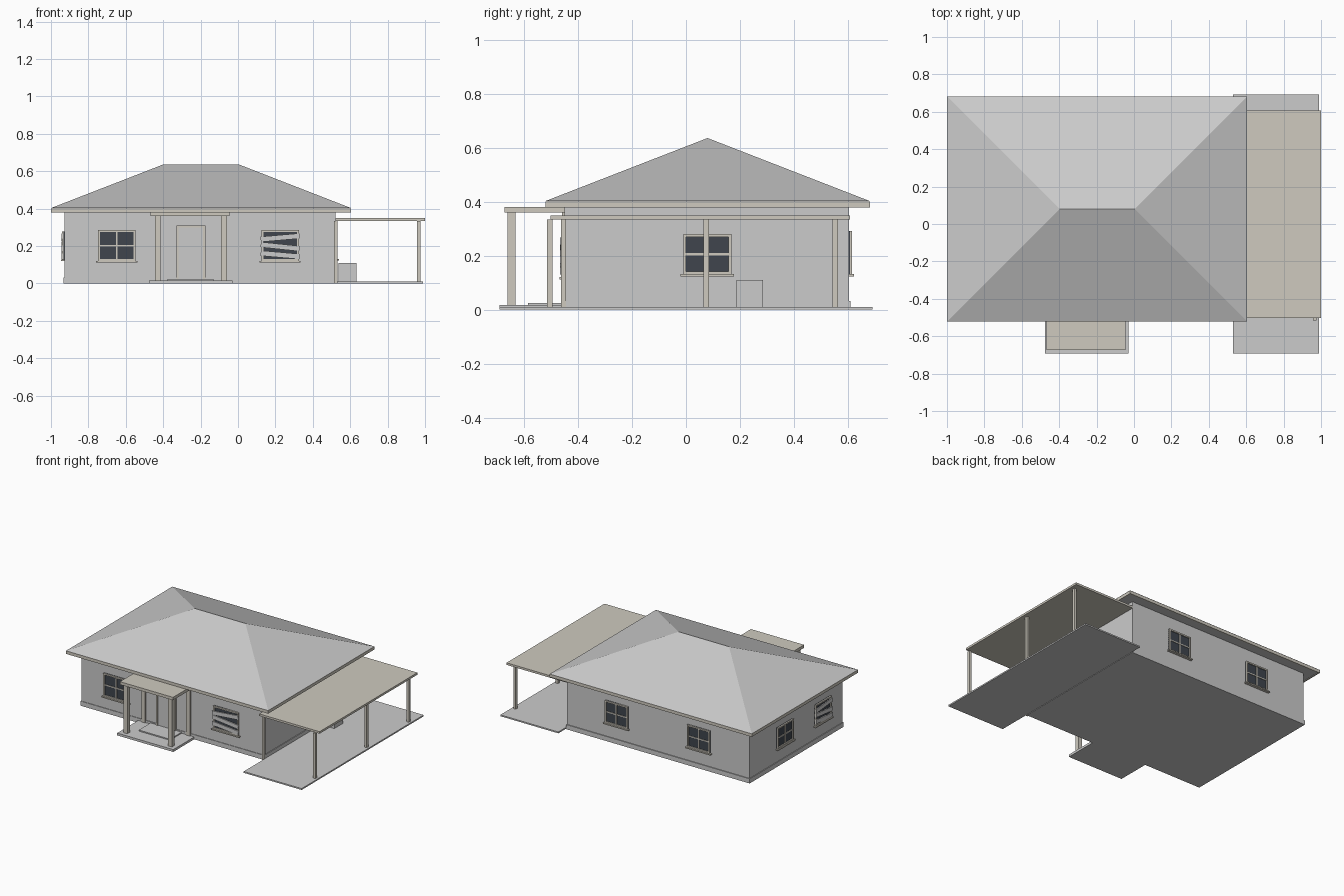
import bpy, bmesh
from math import radians, pi
from mathutils import Matrix

if "Cube" in bpy.data.objects:
    bpy.data.objects.remove(bpy.data.objects["Cube"])


def material(name, rgb):
    m = bpy.data.materials.new(name)
    m.diffuse_color = (*rgb, 1)
    m.use_nodes = True
    m.node_tree.nodes["Principled BSDF"].inputs["Base Color"].default_value = m.diffuse_color
    return m


TRIM = material("cream_trim", (0.62, 0.59, 0.52))
GLASS = material("dark_glass", (0.05, 0.06, 0.075))


def finish(name, bm, mat=None, matrix=None):
    bmesh.ops.recalc_face_normals(bm, faces=bm.faces)
    me = bpy.data.meshes.new(name)
    bm.to_mesh(me)
    bm.free()
    ob = bpy.data.objects.new(name, me)
    bpy.context.collection.objects.link(ob)
    if mat:
        me.materials.append(mat)
    if matrix:
        ob.matrix_world = matrix
    return ob


def box(name, x, y, z, mat=None, matrix=None, tilt=0):
    # box from (min, max) ranges, optionally tilted about its own y axis
    bm = bmesh.new()
    size = Matrix.Diagonal((x[1] - x[0], y[1] - y[0], z[1] - z[0], 1))
    mid = Matrix.Translation((sum(x) / 2, sum(y) / 2, sum(z) / 2))
    bmesh.ops.create_cube(bm, size=1, matrix=mid @ Matrix.Rotation(tilt, 4, 'Y') @ size)
    return finish(name, bm, mat, matrix)


# House body and plinth
X0, X1, Y0, Y1 = -0.928, 0.521, -0.45, 0.604
box("walls", (X0, X1), (Y0, Y1), (0, 0.39))
box("plinth", (X0 - .005, X1 + .005), (Y0 - .004, Y1 + .006), (0, 0.033))

# Hip roof with a closed underside
RX0, RX1, RY0, RY1 = -1.0, 0.605, -0.522, 0.682
bm = bmesh.new()
low = [bm.verts.new((x, y, 0.403)) for x, y in ((RX0, RY0), (RX1, RY0), (RX1, RY1), (RX0, RY1))]
a, b = bm.verts.new((-0.398, 0.08, 0.637)), bm.verts.new((0.003, 0.08, 0.637))
for f in ((low[0], low[1], b, a), (low[1], low[2], b), (low[2], low[3], a, b), (low[3], low[0], a), low[::-1]):
    bm.faces.new(f)
finish("hip_roof", bm)
box("soffit", (RX0 + .01, RX1 - .01), (RY0 + .01, RY1 - .01), (0.384, 0.4))

# Fascia boards around the eaves
T = 0.01
for side, ya in (("front", RY0), ("back", RY1 - T)):
    box(side + "_fascia", (RX0, RX1), (ya, ya + T), (0.38, 0.402), TRIM)
for side, xa in (("left", RX0), ("right", RX1 - T)):
    box(side + "_fascia", (xa, xa + T), (RY0 + T, RY1 - T), (0.38, 0.402), TRIM)

# Front porch
box("porch_slab", (-0.475, -0.03), (-0.692, Y0), (0, 0.017))
box("door_step", (-0.377, -0.13), (-0.587, Y0), (0.017, 0.025))
box("porch_roof", (-0.467, -0.045), (-0.673, Y0), (0.36, 0.381), TRIM)
for xc in (-0.43, -0.075):
    box("porch_column", (xc - .015, xc + .015), (-0.663, -0.632), (0.017, 0.36), TRIM)
    box("porch_pilaster", (xc - .015, xc + .015), (-0.461, Y0), (0.017, 0.36), TRIM)

# Front door
box("door_leaf", (-0.32, -0.183), (-0.455, Y0), (0.025, 0.298))
for xa in (-0.329, -0.186):
    box("door_jamb", (xa, xa + .012), (-0.461, Y0), (0.025, 0.31), TRIM)
box("door_head", (-0.317, -0.186), (-0.461, Y0), (0.298, 0.31), TRIM)

# Carport
box("carport_slab", (0.53, 0.99), (-0.692, 0.692), (0, 0.01))
box("carport_roof", (X1, 1.0), (-0.503, 0.608), (0.334, 0.349), TRIM)
for yc in (-0.505, 0.075, 0.554):
    box("carport_post", (0.958, 0.976), (yc - .01, yc + .01), (0.01, 0.335), TRIM)
box("corner_post", (0.514, 0.531), (-0.463, -0.446), (0, 0.335), TRIM)
box("storage_box", (0.538, 0.634), (0.187, 0.285), (0.01, 0.11))


def window(label, x, y, z, angle, boarded=False, w=0.19, h=0.165):
    # local x runs along the wall, local -y points outwards
    M = Matrix.Translation((x, y, z)) @ Matrix.Rotation(angle, 4, 'Z')
    u, v, t = w / 2, h / 2, 0.01
    box(label + "_glass", (-u, u), (-.004, 0), (-v, v), GLASS, M)
    for s in (-1, 1):
        xs = sorted((s * u, s * (u - t)))
        zs = sorted((s * v, s * (v - t)))
        box(label + "_stile", xs, (-.012, 0), (-v, v), TRIM, M)
        box(label + "_rail", (t - u, u - t), (-.012, 0), zs, TRIM, M)
    box(label + "_sill", (-u - .01, u + .01), (-.019, 0), (-v - .008, -v), TRIM, M)
    if boarded:
        for zc, tilt in ((0.042, -5), (-0.006, 6), (-0.05, 5)):
            box(label + "_board", (-u - .004, u + .004), (-.017, -.010),
                (zc - .014, zc + .014), None, M, radians(tilt))
    else:
        box(label + "_mullion", (-.004, .004), (-.009, 0), (t - v, v - t), TRIM, M)
        box(label + "_glazing_bar", (t - u, u - t), (-.008, 0), (-.004, .004), TRIM, M)


# Windows on all four walls
window("front_left_window", -0.648, Y0, 0.203, 0, w=0.2)
window("front_right_window", 0.225, Y0, 0.203, 0, True, w=0.2)
window("right_window", X1, 0.079, 0.206, pi / 2, w=0.178, h=0.148)
for xc in (0.125, -0.528):
    window("back_window", xc, Y1, 0.212, pi, w=0.18, h=0.16)
window("left_back_window", X0, 0.207, 0.204, -pi / 2, w=0.178, h=0.15)
window("left_front_window", X0, -0.223, 0.204, -pi / 2, True, w=0.178, h=0.15)
